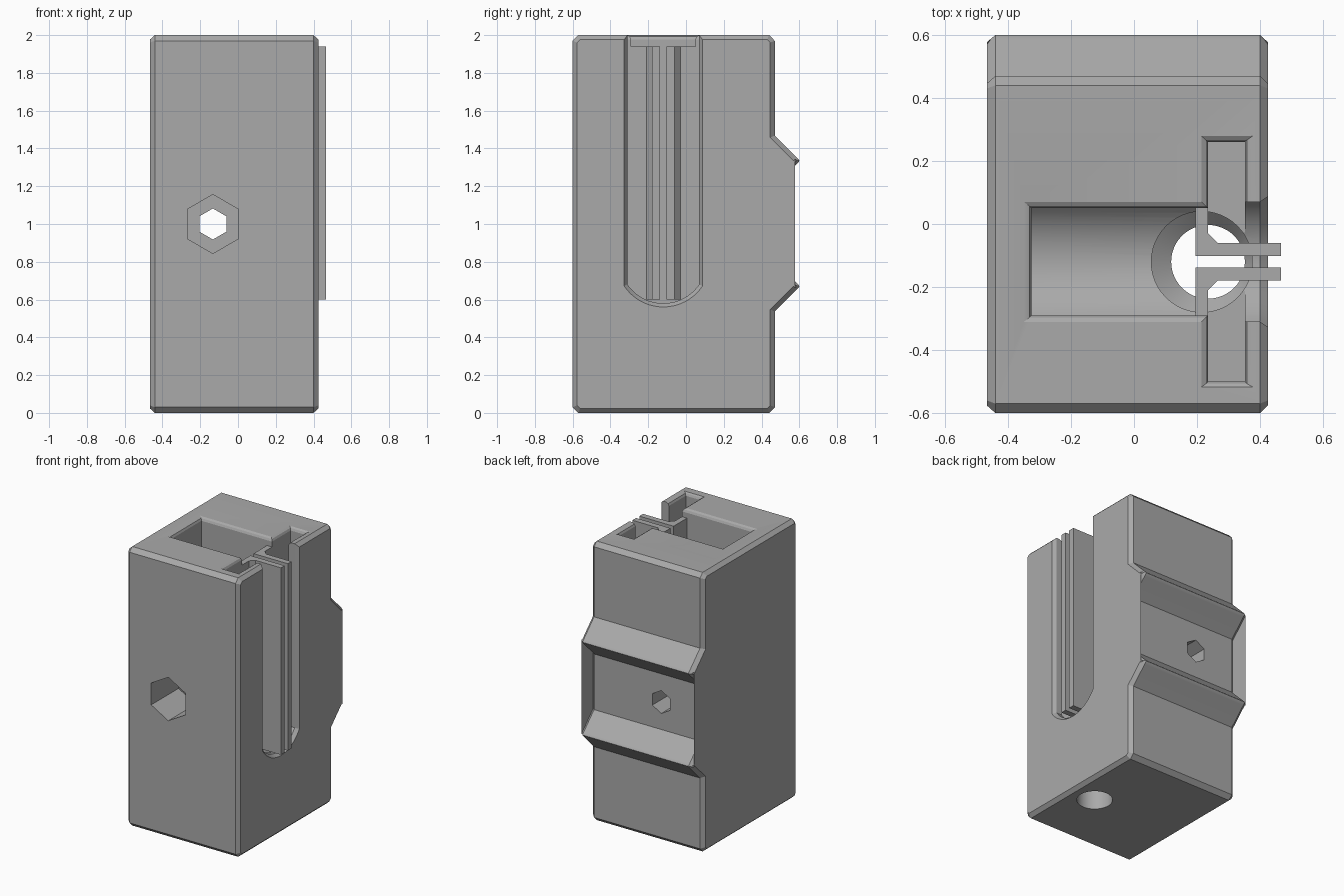
import bpy, bmesh, math
from mathutils import Vector

if "Cube" in bpy.data.objects:
    bpy.data.objects.remove(bpy.data.objects["Cube"])

gray = bpy.data.materials.new("plain_gray")
gray.diffuse_color = (0.40, 0.40, 0.40, 1)
gray.use_nodes = True
gray.node_tree.nodes["Principled BSDF"].inputs["Base Color"].default_value = gray.diffuse_color
CY = -0.12            # centre line of the slot in y


def loft(name, rings):
    """Closed solid through rings of equal point count."""
    bm = bmesh.new()
    vs = [[bm.verts.new(p) for p in r] for r in rings]
    n = len(vs[0])
    for a, b in zip(vs, vs[1:]):
        for i in range(n):
            j = (i + 1) % n
            bm.faces.new((a[i], a[j], b[j], b[i]))
    bm.faces.new(vs[0])
    bm.faces.new(vs[-1])
    bmesh.ops.recalc_face_normals(bm, faces=bm.faces)
    me = bpy.data.meshes.new(name)
    bm.to_mesh(me)
    bm.free()
    ob = bpy.data.objects.new(name, me)
    me.materials.append(gray)
    bpy.context.collection.objects.link(ob)
    return ob


def inset(pts, d):
    """Mitred inward offset of a counter-clockwise outline."""
    out = []
    for i, p in enumerate(pts):
        p = Vector(p)
        a = (p - Vector(pts[i - 1])).normalized()
        b = (Vector(pts[(i + 1) % len(pts)]) - p).normalized()
        na, nb = Vector((-a.y, a.x)), Vector((-b.y, b.x))
        out.append(tuple(p + (na + nb) * d / (1 + na.dot(nb))))
    return out


def at_x(pts, x):
    return [(x, y, z) for y, z in pts]


def rect(x0, x1, y0, y1, z):
    return [(x0, y0, z), (x1, y0, z), (x1, y1, z), (x0, y1, z)]


def u_shape(half, r, top):
    """Slot outline in y-z: straight sides and a shallow round bottom."""
    a = math.asin(half / r)
    arc = [(CY + r * math.sin(t), 0.81 - r * math.cos(t))
           for t in (-a + 2 * a * i / 20 for i in range(21))]
    return arc + [(CY + half, top), (CY - half, top)]


def circle(x, y, r, z, n=48):
    return [(x + r * math.cos(2 * math.pi * i / n), y + r * math.sin(2 * math.pi * i / n), z)
            for i in range(n)]


def hexagon(r, y):
    return [(-0.133 + r * math.sin(i * math.pi / 3), y, 1 + r * math.cos(i * math.pi / 3))
            for i in range(6)]


# Body: side profile with chamfers and two rounded ridges on the back
c = 0.03
profile = [(-0.6 + c, 0), (0.47 - c, 0), (0.47, c)]
for zc in (0.67, 1.335):
    profile.append((0.47, zc - 0.133))
    profile += [(0.585, zc - 0.018), (0.597, zc - 0.007), (0.6, zc),
                (0.597, zc + 0.007), (0.585, zc + 0.018)]
    profile.append((0.47, zc + 0.133))
profile += [(0.47, 2 - c), (0.47 - c, 2), (-0.6 + c, 2), (-0.6, 2 - c), (-0.6, c)]
small = inset(profile, 0.024)
body = loft("body", [at_x(small, -0.467), at_x(profile, -0.44),
                     at_x(profile, 0.4), at_x(small, 0.425)])

# Cutters: pocket, plate slot, side opening, drain hole, bolt holes
f = 0.022
cutters = [
    loft("pocket_cut", [at_x(u_shape(0.17, 0.23, 2.1), x) for x in (-0.325, 0.3)]),
    loft("pocket_rim_cut", [rect(-0.325, 0.29, CY - 0.17, CY + 0.17, 2 - f),
                            rect(-0.332, 0.29, CY - 0.177, CY + 0.177, 2 - f * 0.35),
                            rect(-0.352, 0.29, CY - 0.192, CY + 0.192, 2.001)]),
    loft("plate_slot_cut", [rect(0.235, 0.352, -0.5, 0.26, z) for z in (0.6, 2.1)]),
    loft("plate_rim_cut", [rect(0.235, 0.352, -0.5, 0.26, 2 - f),
                           rect(0.228, 0.359, -0.507, 0.267, 2 - f * 0.35),
                           rect(0.213, 0.378, -0.518, 0.28, 2.001)]),
    loft("opening_cut", [at_x(u_shape(0.19, 0.23, 2.1), 0.33),
                         at_x(u_shape(0.19, 0.23, 2.1), 0.4),
                         at_x(u_shape(0.208, 0.25, 2.1), 0.426),
                         at_x(u_shape(0.208, 0.25, 2.1), 0.5)]),
    loft("funnel_cut", [circle(0.235, CY, 0.117, -0.1), circle(0.235, CY, 0.117, 0.5),
                        circle(0.215, CY, 0.16, 0.54), circle(0.215, CY, 0.16, 0.75)]),
    loft("nut_hole_cut", [hexagon(0.156, -0.7), hexagon(0.156, -0.2)]),
    loft("bolt_hole_cut", [hexagon(0.082, -0.1), hexagon(0.082, 0.7)]),
]
bpy.context.view_layer.objects.active = body
for cut in cutters:
    cut.hide_render = True
    mod = body.modifiers.new(cut.name, 'BOOLEAN')
    mod.operation = 'DIFFERENCE'
    mod.solver = 'EXACT'
    mod.object = cut
    bpy.ops.object.modifier_apply(modifier=mod.name)
    bpy.data.objects.remove(cut)
body.select_set(True)
bpy.ops.object.shade_smooth_by_angle(angle=math.radians(25))

# Spring clip: two mirrored angle strips with a narrow gap between them
half_clip = [(0.195, 0.018), (0.467, 0.018), (0.467, 0.06), (0.265, 0.06),
             (0.235, 0.09), (0.235, 0.172), (0.195, 0.172)]
for name, s in (("clip_back", 1), ("clip_front", -1)):
    loft(name, [[(x, CY + s * y, z) for x, y in half_clip] for z in (0.6, 1.94)])
